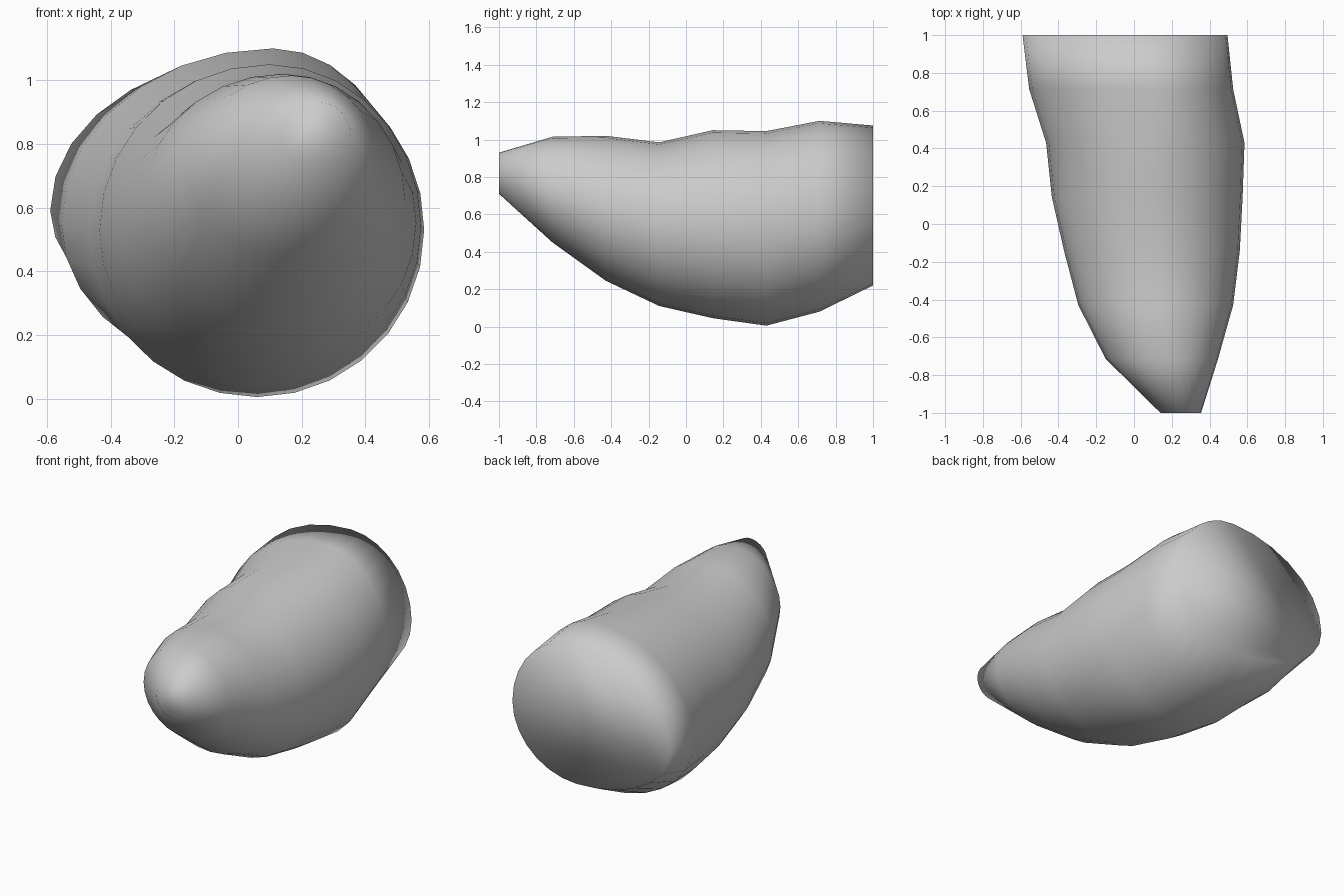
import bpy, bmesh, math

if "Cube" in bpy.data.objects:
    bpy.data.objects.remove(bpy.data.objects["Cube"])

SEG = 28

# stations along y: y, x left, x right, z bottom, z top, x of bottom/top points, z of left/right points
STATIONS = [
    (-1.000,  0.14, 0.355, 0.71,  0.93,  0.25, 0.26, 0.82, 0.82),
    (-0.714, -0.15, 0.445, 0.45,  1.015, 0.14, 0.17, 0.72, 0.72),
    (-0.429, -0.295, 0.525, 0.245, 1.02, 0.11, 0.14, 0.62, 0.62),
    (-0.143, -0.37, 0.56,  0.11,  0.985, 0.09, 0.12, 0.55, 0.55),
    (0.143, -0.435, 0.575, 0.045, 1.05,  0.07, 0.10, 0.53, 0.54),
    (0.429, -0.465, 0.585, 0.005, 1.045, 0.06, 0.10, 0.52, 0.53),
    (0.714, -0.555, 0.525, 0.08,  1.10,  0.04, 0.11, 0.55, 0.57),
    (1.000, -0.59, 0.495,  0.22,  1.075, 0.05, 0.08, 0.59, 0.62),
]


def ring_points(y, xl, xr, zb, zt, xb, xt, zl, zr):
    """Closed section made of four quarter ellipses through the extreme points."""
    pts = []
    for i in range(SEG):
        a = math.tau * i / SEG
        c, s = math.cos(a), math.sin(a)
        xm = xt if s >= 0 else xb
        zm = zr if c >= 0 else zl
        x = xm + c * ((xr - xm) if c >= 0 else (xm - xl))
        z = zm + s * ((zt - zm) if s >= 0 else (zm - zb))
        pts.append((x, y, z))
    return pts


# tapered body lofted through the sections
bm = bmesh.new()
rings = [[bm.verts.new(p) for p in ring_points(*st)] for st in STATIONS]
for a, b in zip(rings, rings[1:]):
    for i in range(SEG):
        j = (i + 1) % SEG
        bm.faces.new((a[i], a[j], b[j], b[i]))

# flat end caps, fanned from the lower left rim
for ring in (rings[0], rings[-1]):
    apex = SEG // 2 + 2
    for k in range(1, SEG - 1):
        bm.faces.new((ring[apex], ring[(apex + k) % SEG], ring[(apex + k + 1) % SEG]))

bmesh.ops.recalc_face_normals(bm, faces=bm.faces[:])
for f in bm.faces:
    f.smooth = True

mesh = bpy.data.meshes.new("tapered_body")
bm.to_mesh(mesh)
bm.free()
body = bpy.data.objects.new("tapered_body", mesh)
bpy.context.collection.objects.link(body)
